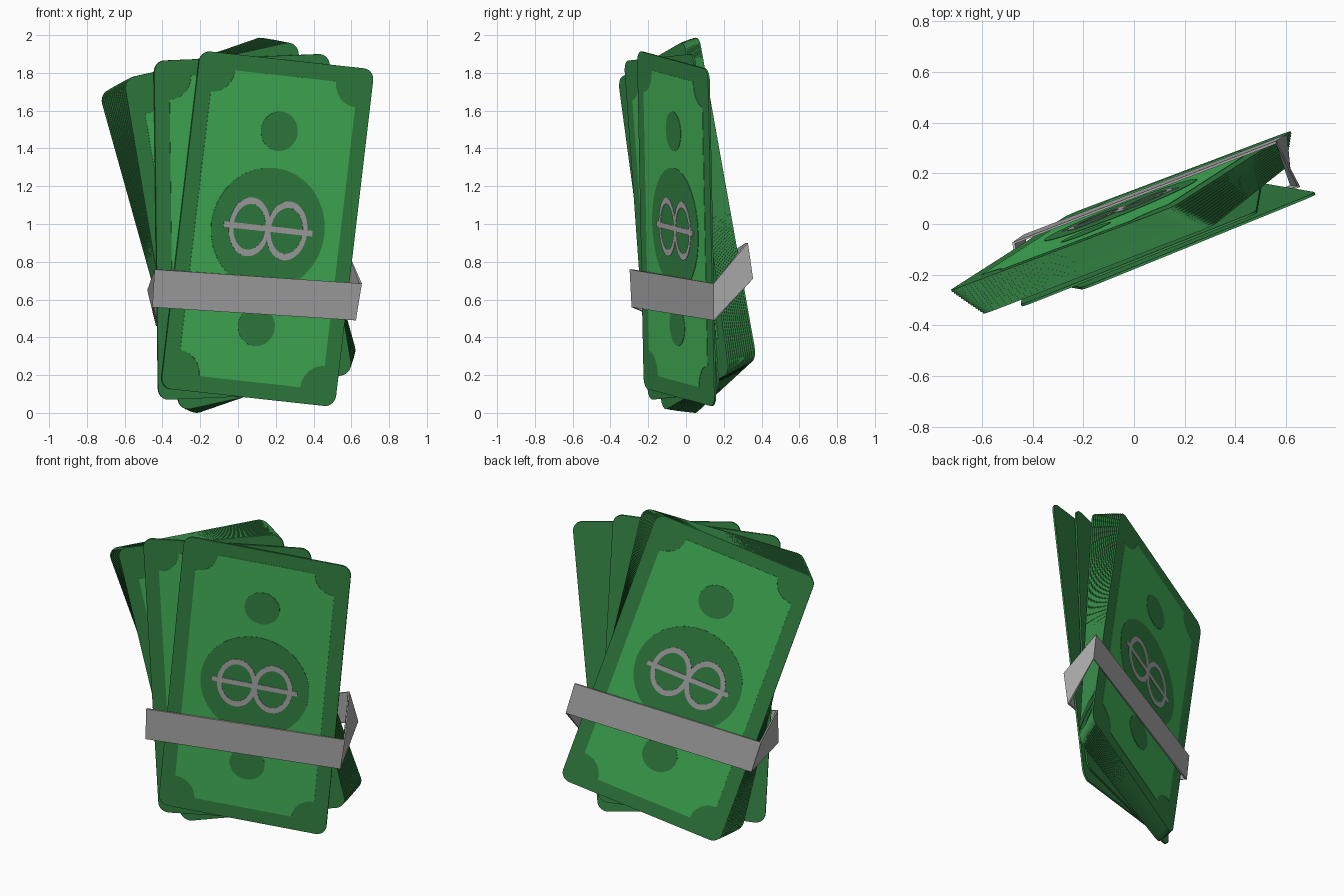
import bpy, bmesh
from math import sin, cos, pi, radians
from mathutils import Matrix, Vector

if "Cube" in bpy.data.objects:
    bpy.data.objects.remove(bpy.data.objects["Cube"])

W, H, T = 1.0, 1.80, 0.010          # note width, height, thickness
SX, SZ = 0.40, -0.067               # slope of the note plane: y = SX*x + SZ*z + c


def plane_point(x, z, c):
    return Vector((x, SX * x + SZ * z + c, z))


N = Vector((SX, -1, SZ)).normalized()     # outward front normal
E1 = Vector((1, SX, 0)).normalized()
E2 = N.cross(E1)
FRAME = Matrix((E1, E2, N)).transposed().to_4x4()


def material(name, rgb):
    m = bpy.data.materials.new(name)
    m.diffuse_color = (*rgb, 1)
    m.use_nodes = True
    m.node_tree.nodes["Principled BSDF"].inputs["Base Color"].default_value = m.diffuse_color
    return m


DARK = material("dark_green", (0.035, 0.24, 0.06))
LIGHT = material("light_green", (0.06, 0.49, 0.105))
GREY = material("grey", (0.42, 0.42, 0.42))


def pose(x, z, c, deg):
    return Matrix.Translation(plane_point(x, z, c)) @ FRAME @ Matrix.Rotation(radians(deg), 4, 'Z')


def add_mesh(name, bm, mat, mw=Matrix()):
    bmesh.ops.recalc_face_normals(bm, faces=bm.faces)
    me = bpy.data.meshes.new(name)
    bm.to_mesh(me)
    bm.free()
    me.materials.append(mat)
    ob = bpy.data.objects.new(name, me)
    ob.matrix_world = mw
    bpy.context.collection.objects.link(ob)
    return ob


def plate(name, outline, w0, w1, mat, mw):
    bm = bmesh.new()
    face = bm.faces.new([bm.verts.new((u, v, w0)) for u, v in outline])
    ext = bmesh.ops.extrude_face_region(bm, geom=[face])
    moved = [g for g in ext["geom"] if isinstance(g, bmesh.types.BMVert)]
    bmesh.ops.translate(bm, verts=moved, vec=(0, 0, w1 - w0))
    return add_mesh(name, bm, mat, mw)


def circle(r, u=0, v=0, n=32):
    return [(u + r * cos(2 * pi * i / n), v + r * sin(2 * pi * i / n)) for i in range(n)]


def rounded(w, h, r, concave=False, n=6):
    pts = []
    for k, (sx, sy) in enumerate([(1, 1), (-1, 1), (-1, -1), (1, -1)]):
        for i in range(n + 1):
            f = i / n * pi / 2
            if concave:
                a = k * pi / 2 - pi / 2 - f
                cx, cy = sx * w / 2, sy * h / 2
            else:
                a = k * pi / 2 + f
                cx, cy = sx * (w / 2 - r), sy * (h / 2 - r)
            pts.append((cx + r * cos(a), cy + r * sin(a)))
    return pts


NOTE = rounded(W, H, 0.06)
PANEL = rounded(W - 0.17, H - 0.17, 0.125, concave=True)


def print_face(prefix, mw, side):
    # printed layers stacked just above one face of a note
    s, top = side, side * T / 2
    plate(prefix + "_panel", PANEL, top, top + s * 0.002, LIGHT, mw)
    for label, r, v in (("medallion", 0.325, 0), ("upper_dot", 0.105, 0.52), ("lower_dot", 0.105, -0.52)):
        plate(f"{prefix}_{label}", circle(r, 0, v), top + s * 0.002, top + s * 0.004, DARK, mw)
    # abstract centre ornament: two rings crossed by a bar
    plate(prefix + "_ornament_bar", rounded(0.51, 0.03, 0.005), top + s * 0.004, top + s * 0.007, GREY, mw)
    for label, u in (("left", -0.107), ("right", 0.107)):
        bm = bmesh.new()
        loops = [[bm.verts.new((u + p * 0.75, q, top + s * 0.006)) for p, q in circle(r)]
                 for r in (0.157, 0.122)]
        for i in range(32):
            j = (i + 1) % 32
            bm.faces.new((loops[0][i], loops[0][j], loops[1][j], loops[1][i]))
        ob = add_mesh(f"{prefix}_ornament_ring_{label}", bm, GREY, mw)
        mod = ob.modifiers.new("thickness", 'SOLIDIFY')
        mod.thickness, mod.offset = 0.002, 0


# two loose notes in front
for name, args in (("front_note", (0.155, 0.975, -0.046, -5.8)),
                   ("second_note", (0.03, 0.985, -0.021, 2.2))):
    mw = pose(*args)
    plate(name, NOTE, -T / 2, T / 2, DARK, mw)
    print_face(name, mw, 1)

# fanned stack behind them
COUNT = 14
for i in range(COUNT):
    f = i / (COUNT - 1)
    mw = pose(-0.05 * f, 0.99 + 0.003 * f, 0.005 + 0.13 * f, 11.7 + 6.3 * f)
    plate(f"stack_note_{i + 1}", NOTE, -T / 2, T / 2, DARK, mw)
    if i == 0:
        print_face("stack_front", mw, 1)
    if i == COUNT - 1:
        print_face("stack_back", mw, -1)

# paper band: four flat sides around the bundle
FRONT_C, BACK_C = -0.066, 0.158
top = [(-0.44, 0.76, FRONT_C), (0.65, 0.685, FRONT_C), (0.56, 0.90, BACK_C), (-0.475, 0.65, BACK_C)]
bottom = [(-0.45, 0.56, FRONT_C), (0.62, 0.49, FRONT_C), (0.60, 0.71, BACK_C), (-0.43, 0.46, BACK_C)]
bm = bmesh.new()
a, b = [[bm.verts.new(plane_point(*p)) for p in ring] for ring in (top, bottom)]
for i in range(4):
    j = (i + 1) % 4
    bm.faces.new((b[i], b[j], a[j], a[i]))
band = add_mesh("paper_band", bm, GREY)
mod = band.modifiers.new("thickness", 'SOLIDIFY')
mod.thickness, mod.offset = 0.012, 0
